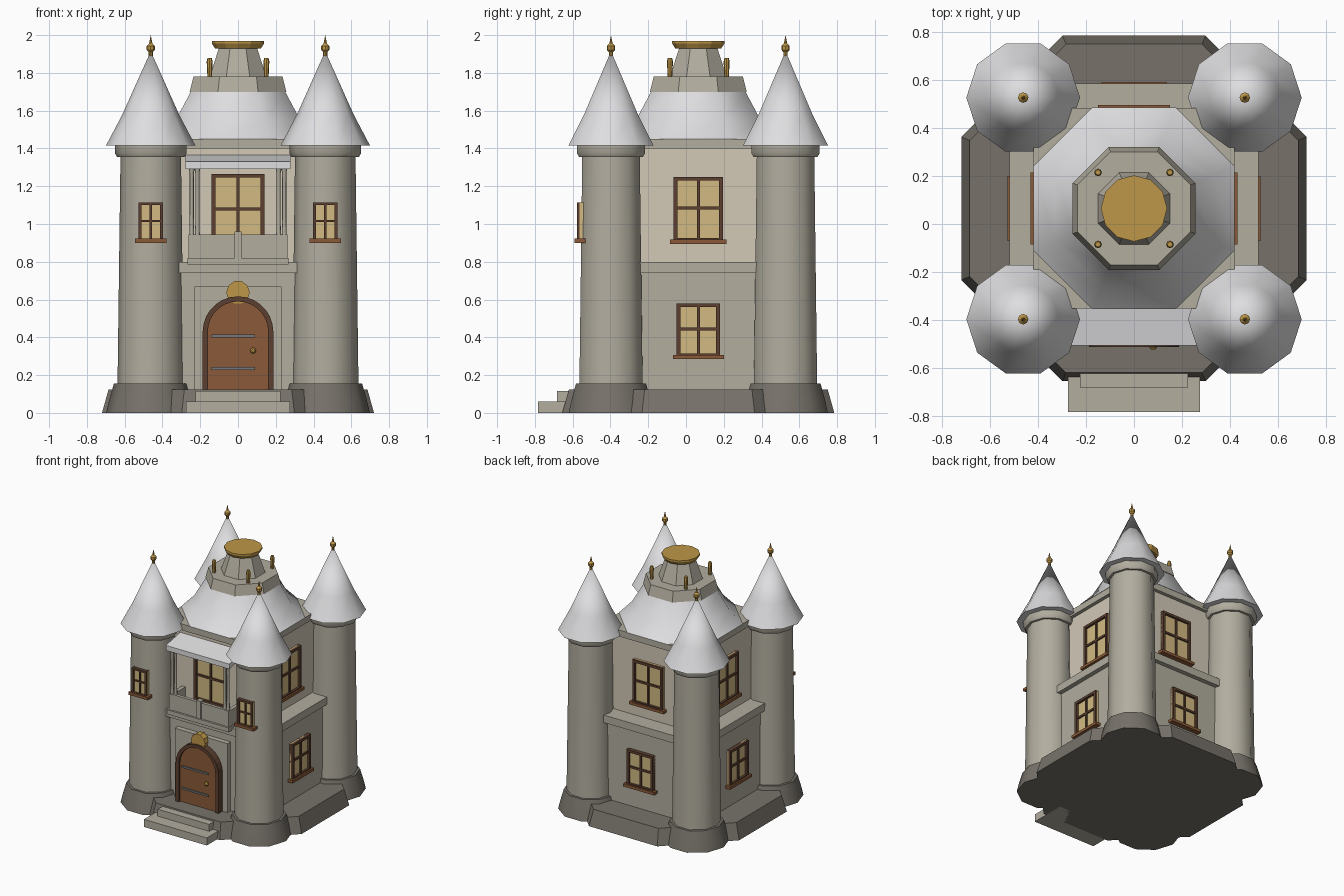
import bpy, bmesh
from math import pi, cos, sin, radians
from mathutils import Matrix, Vector

cube = bpy.data.objects.get("Cube")
if cube:
    bpy.data.objects.remove(cube)

CY = 0.065          # depth of the building's middle axis
OCT = 1 / cos(pi / 8)


def material(name, code):
    rgb = [int(code[i:i + 2], 16) / 255 for i in (0, 2, 4)]
    lin = [((c + 0.055) / 1.055) ** 2.4 if c > 0.04 else c / 12.92 for c in rgb]
    m = bpy.data.materials.new(name)
    m.use_nodes = True
    m.diffuse_color = (*lin, 1)
    m.node_tree.nodes["Principled BSDF"].inputs["Base Color"].default_value = (*lin, 1)
    return m


STONE = material("warm_grey_stone", "b2ad9f")
CREAM = material("cream_plaster", "d2c8b6")
DARK = material("dark_stone", "77726a")
ROOF = material("pale_roof", "dedee0")
GOLD = material("gold", "bf9748")
DOOR = material("door_wood", "8a5a38")
FRAME = material("dark_wood", "5c4030")
GLASS = material("window_glow", "d2ba82")
METAL = material("grey_metal", "77777a")


def finish(name, bm, mat, matrix=None, smooth=None):
    bmesh.ops.recalc_face_normals(bm, faces=bm.faces)
    me = bpy.data.meshes.new(name)
    bm.to_mesh(me)
    bm.free()
    me.materials.append(mat)
    ob = bpy.data.objects.new(name, me)
    bpy.context.collection.objects.link(ob)
    if matrix:
        me.transform(matrix)
    if smooth:
        bpy.ops.object.select_all(action='DESELECT')
        ob.select_set(True)
        bpy.context.view_layer.objects.active = ob
        bpy.ops.object.shade_smooth_by_angle(angle=radians(smooth))
    return ob


def box(name, x, y, z, mat, matrix=None):
    """Box from three (low, high) ranges."""
    bm = bmesh.new()
    bmesh.ops.create_cube(bm, size=1)
    for v in bm.verts:
        v.co = [r[0] if c < 0 else r[1] for c, r in zip(v.co, (x, y, z))]
    return finish(name, bm, mat, matrix)


def lathe(name, profile, sides, mat, x=0, y=CY, turn=0, smooth=None, matrix=None):
    """Stack of regular polygons given as (radius, height); zero radius is a tip."""
    bm = bmesh.new()
    rings = []
    for r, z in profile:
        count = sides if r > 0 else 1
        angles = [turn + 2 * pi * i / sides for i in range(count)]
        rings.append([bm.verts.new((x + r * cos(a), y + r * sin(a), z)) for a in angles])
    for low, high in zip(rings, rings[1:]):
        for i in range(sides):
            j = (i + 1) % sides
            quad = [low[i % len(low)], low[j % len(low)], high[j % len(high)], high[i % len(high)]]
            bm.faces.new(list(dict.fromkeys(quad)))
    for ring in (rings[0], rings[-1]):
        if len(ring) > 2:
            bm.faces.new(ring)
    return finish(name, bm, mat, matrix, smooth)


def octagon(name, profile, mat, smooth=None):
    lathe(name, [(r * OCT, z) for r, z in profile], 8, mat, turn=pi / 8, smooth=smooth)


def slab(name, half, z, mat):
    box(name, (-half, half), (CY - half, CY + half), z, mat)


def prism(name, outline, y, mat):
    """Extrude an (x, z) outline along y."""
    bm = bmesh.new()
    face = bm.faces.new([bm.verts.new((px, y[0], pz)) for px, pz in outline])
    new = bmesh.ops.extrude_face_region(bm, geom=[face])["geom"]
    for v in new:
        if isinstance(v, bmesh.types.BMVert):
            v.co.y = y[1]
    return finish(name, bm, mat)


def window(name, x, half, z, wall, side=0, bar=0.02, sill=True, proud=0.03):
    """Framed window with crossbars; wall is the distance from the middle axis."""
    m = Matrix.Translation((0, CY, 0)) @ Matrix.Rotation(side * pi / 2, 4, 'Z')
    z0, z1 = z
    mid = z0 + (z1 - z0) * 0.52
    front, back = -wall - proud, -wall + 0.02
    box(name + "_glass", (x - half, x + half), (-wall - proud * 0.4, back), z, GLASS, m)
    for s in (-1, 1):
        edge = x + s * (half - bar / 2)
        box(name + "_jamb", (edge - bar / 2, edge + bar / 2), (front, back), z, FRAME, m)
    for a in (z0, z1 - bar):
        box(name + "_rail", (x - half, x + half), (front, back), (a, a + bar), FRAME, m)
    b = bar * 0.4
    inset = -wall - proud * 0.75
    box(name + "_mullion", (x - b, x + b), (inset, back), z, FRAME, m)
    box(name + "_crossbar", (x - half, x + half), (inset, back), (mid - b, mid + b), FRAME, m)
    if sill:
        w = half + 0.02
        box(name + "_sill", (x - w, x + w), (front - 0.012, back), (z0 - 0.01, z0 + 0.012), DOOR, m)


# Plinth, storeys and ledges
octagon("plinth", [(0.72, 0), (0.685, 0.125)], DARK)
slab("lower_storey", 0.485, (0.1, 0.75), STONE)
slab("middle_ledge", 0.52, (0.74, 0.8), STONE)
slab("upper_storey", 0.39, (0.78, 1.42), CREAM)
slab("cornice", 0.418, (1.4, 1.45), STONE)

# Main roof, lantern and crown
octagon("main_roof", [(0.42, 1.45), (0.33, 1.55), (0.25, 1.7)], ROOF, 40)
octagon("roof_platform", [(0.256, 1.7), (0.236, 1.78)], STONE)
octagon("lantern", [(0.15, 1.78), (0.1, 1.935)], STONE)
lathe("crown_disc", [(0.122, 1.93), (0.138, 1.955), (0.138, 1.968)], 12, GOLD)
for sx in (-1, 1):
    for sy in (-1, 1):
        lathe("roof_post", [(0.012, 1.78), (0.016, 1.86), (0.011, 1.88)], 8, GOLD,
              sx * 0.15, CY + sy * 0.15)

# Corner towers with conical roofs and finials
for sx in (-1, 1):
    for sy in (-1, 1):
        x, y = sx * 0.462, CY + sy * 0.462
        lathe("tower_base", [(0.236, 0), (0.222, 0.06), (0.195, 0.155)], 10, DARK, x, y, smooth=40)
        lathe("tower_shaft", [(0.176, 0.14), (0.16, 1.37)], 10, STONE, x, y, smooth=40)
        lathe("tower_collar", [(0.178, 1.355), (0.19, 1.375), (0.19, 1.42)], 10, STONE, x, y, smooth=40)
        lathe("tower_roof", [(0.237, 1.415), (0.15, 1.58), (0, 1.915)], 10, ROOF, x, y, smooth=40)
        lathe("finial", [(0.011, 1.89), (0.011, 1.91), (0.022, 1.922), (0.022, 1.942),
                         (0.009, 1.955), (0, 2.0)], 8, GOLD, x, y)

# Windows on the sides, back and front
for k, side in enumerate(("left", "back", "right")):
    window(side + "_upper_window", 0, 0.13, (0.905, 1.25), 0.39, k + 1)
    window(side + "_lower_window", 0, 0.115, (0.295, 0.58), 0.485, k + 1)
window("balcony_window", 0, 0.14, (0.88, 1.265), 0.39, sill=False)
for sx in (-1, 1):
    window("tower_window", sx * 0.462, 0.064, (0.91, 1.115), 0.618, bar=0.014, proud=0.025)

# Door surround, arched frame, door leaf and fittings
box("door_surround", (-0.23, 0.23), (-0.46, -0.4), (0.1, 0.67), STONE)


def arch(half, spring, base=0.12, steps=14):
    curve = [(half * cos(pi * i / steps), spring + half * sin(pi * i / steps)) for i in range(steps + 1)]
    return [(half, base)] + curve + [(-half, base)]


prism("door_frame", arch(0.187, 0.43) + arch(0.16, 0.43)[::-1], (-0.512, -0.45), FRAME)
prism("door_leaf", arch(0.163, 0.43), (-0.495, -0.45), DOOR)
for z in (0.235, 0.407):
    box("hinge_strap", (-0.14, 0.09), (-0.505, -0.49), (z - 0.007, z + 0.007), METAL)
face_front = Matrix.Rotation(pi / 2, 4, 'X')
lathe("door_knob", [(0.008, 0.49), (0.016, 0.505), (0.016, 0.515), (0.008, 0.524)], 8, GOLD,
      0.08, 0.33, matrix=face_front)
lathe("keystone_disc", [(0.062, 0.45), (0.062, 0.5)], 10, GOLD, 0, 0.638, matrix=face_front)

# Entrance steps
box("lower_step", (-0.275, 0.275), (-0.783, -0.5), (0, 0.06), STONE)
box("upper_step", (-0.225, 0.225), (-0.682, -0.45), (0.05, 0.115), STONE)

# Balcony: floor, parapet, posts and canopy
box("balcony_floor", (-0.268, 0.268), (-0.5, -0.32), (0.785, 0.82), STONE)
box("balcony_parapet", (-0.25, 0.25), (-0.485, -0.46), (0.81, 0.945), STONE)
box("parapet_post", (-0.018, 0.018), (-0.493, -0.455), (0.81, 0.96), STONE)
for sx in (-1, 1):
    ends = sorted((sx * 0.232, sx * 0.262))
    box("parapet_side", ends, (-0.49, -0.32), (0.81, 0.945), STONE)
    for dx in (0.215, 0.245):
        lathe("balcony_column", [(0.013, 0.94), (0.011, 1.0), (0.011, 1.27), (0.016, 1.295)], 8,
              STONE, sx * dx, -0.472, smooth=50)
canopy = box("canopy", (-0.278, 0.278), (-0.506, -0.32), (1.29, 1.33), ROOF)
for v in canopy.data.vertices:      # the canopy rises gently toward the wall
    if v.co.y > -0.4:
        v.co.z += 0.035
